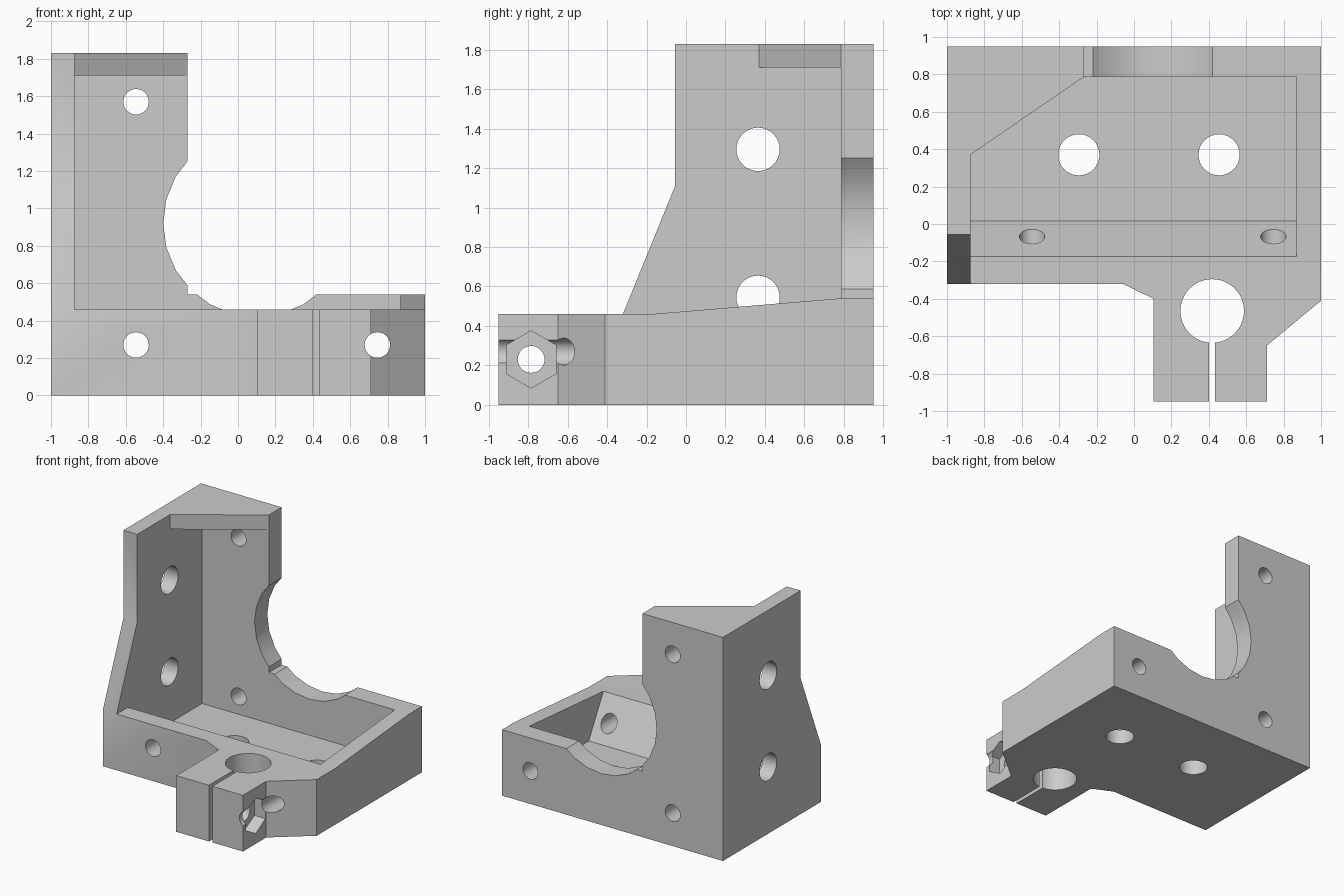
import bpy, bmesh
from math import sin, cos, pi

if "Cube" in bpy.data.objects:
    bpy.data.objects.remove(bpy.data.objects["Cube"], do_unlink=True)

grey = bpy.data.materials.new("plain grey")
grey.use_nodes = True
COLOUR = (0.6, 0.6, 0.6, 1)
grey.diffuse_color = COLOUR
grey.node_tree.nodes["Principled BSDF"].inputs["Base Color"].default_value = COLOUR


def prism(name, axis, profile, lo, hi):
    """Extrude a 2D profile along an axis; profile is (y,z), (x,z) or (x,y)."""
    place = {"X": lambda u, v, t: (t, u, v),
             "Y": lambda u, v, t: (u, t, v),
             "Z": lambda u, v, t: (u, v, t)}[axis]
    bm = bmesh.new()
    low = [bm.verts.new(place(u, v, lo)) for u, v in profile]
    high = [bm.verts.new(place(u, v, hi)) for u, v in profile]
    bm.faces.new(low)
    bm.faces.new(high)
    for i in range(len(low)):
        j = (i + 1) % len(low)
        bm.faces.new((low[i], low[j], high[j], high[i]))
    bmesh.ops.recalc_face_normals(bm, faces=bm.faces)
    mesh = bpy.data.meshes.new(name)
    bm.to_mesh(mesh)
    bm.free()
    mesh.materials.append(grey)
    obj = bpy.data.objects.new(name, mesh)
    bpy.context.collection.objects.link(obj)
    return obj


def ring(u, v, r, n=32, phase=0.0):
    return [(u + r * cos(phase + 2 * pi * i / n), v + r * sin(phase + 2 * pi * i / n))
            for i in range(n)]


def rect(u0, v0, u1, v1):
    return [(u0, v0), (u1, v0), (u1, v1), (u0, v1)]


# Full-height block with the clamp ears in its outline
bracket = prism("mounting_bracket", "Z", [
    (-1, 0.95), (-1, -0.32), (-0.06, -0.32), (0.105, -0.4), (0.105, -0.95),
    (0.71, -0.95), (0.71, -0.65), (1, -0.41), (1, 0.95)], 0, 1.83)


def cut(axis, profile, lo, hi):
    cutter = prism("cutter", axis, profile, lo, hi)
    cutter.hide_render = True
    mod = bracket.modifiers.new("cut", "BOOLEAN")
    mod.operation = "DIFFERENCE"
    mod.solver = "EXACT"
    mod.object = cutter
    bpy.context.view_layer.objects.active = bracket
    bpy.ops.object.modifier_apply(modifier=mod.name)
    bpy.data.objects.remove(cutter, do_unlink=True)


# Sloped front of the tall side wall
cut("X", [(-1.1, 0.46), (-0.32, 0.46), (-0.055, 1.11), (-0.055, 2), (-1.1, 2)], -1.1, 1.1)
# Open space above the tray, under the corner gusset
cut("X", [(-0.5, 0.46), (-0.175, 0.46), (0.785, 0.54), (0.785, 1.71), (-0.5, 1.71)],
    -0.875, 1.1)
# Diagonal edge of the gusset
cut("Z", [(-0.875, -1.1), (-0.875, 0.37), (-0.27, 0.785), (1.1, 0.785), (1.1, -1.1)], 1.6, 2)
# Low part of the back wall
cut("Y", rect(-0.27, 0.54, 1.1, 2), 0.7, 1.1)
# Tray pocket with a sloping front side
cut("X", [(-0.175, 0.46), (0.015, 0.125), (0.785, 0.125), (0.785, 0.8), (-0.175, 0.8)],
    -0.875, 0.87)
# Large round opening in the back wall
cut("Y", ring(0.1, 0.92, 0.5, 24), 0.6, 1.1)
# Screw holes from front to back
for x, z in ((-0.545, 1.57), (-0.545, 0.27), (0.745, 0.27)):
    cut("Y", ring(x, z, 0.068), -1.1, 1.1)
# Side wall holes
for z in (0.545, 1.295):
    cut("X", ring(0.365, z, 0.11), -1.1, -0.8)
# Floor holes
for x in (-0.295, 0.455):
    cut("Z", ring(x, 0.37, 0.11), -0.1, 0.3)
# Rod clamp: bore, slit, bolt hole and nut pocket
cut("Z", ring(0.418, -0.465, 0.17, 48), -0.1, 0.7)
cut("Z", rect(0.402, -1.1, 0.433, -0.5), -0.1, 0.7)
cut("X", ring(-0.785, 0.23, 0.068), 0, 0.9)
cut("X", ring(-0.785, 0.23, 0.145, 6, pi / 2), 0.61, 0.9)

bpy.ops.object.select_all(action="DESELECT")
bracket.select_set(True)
bpy.context.view_layer.objects.active = bracket
bpy.ops.object.shade_smooth_by_angle()
